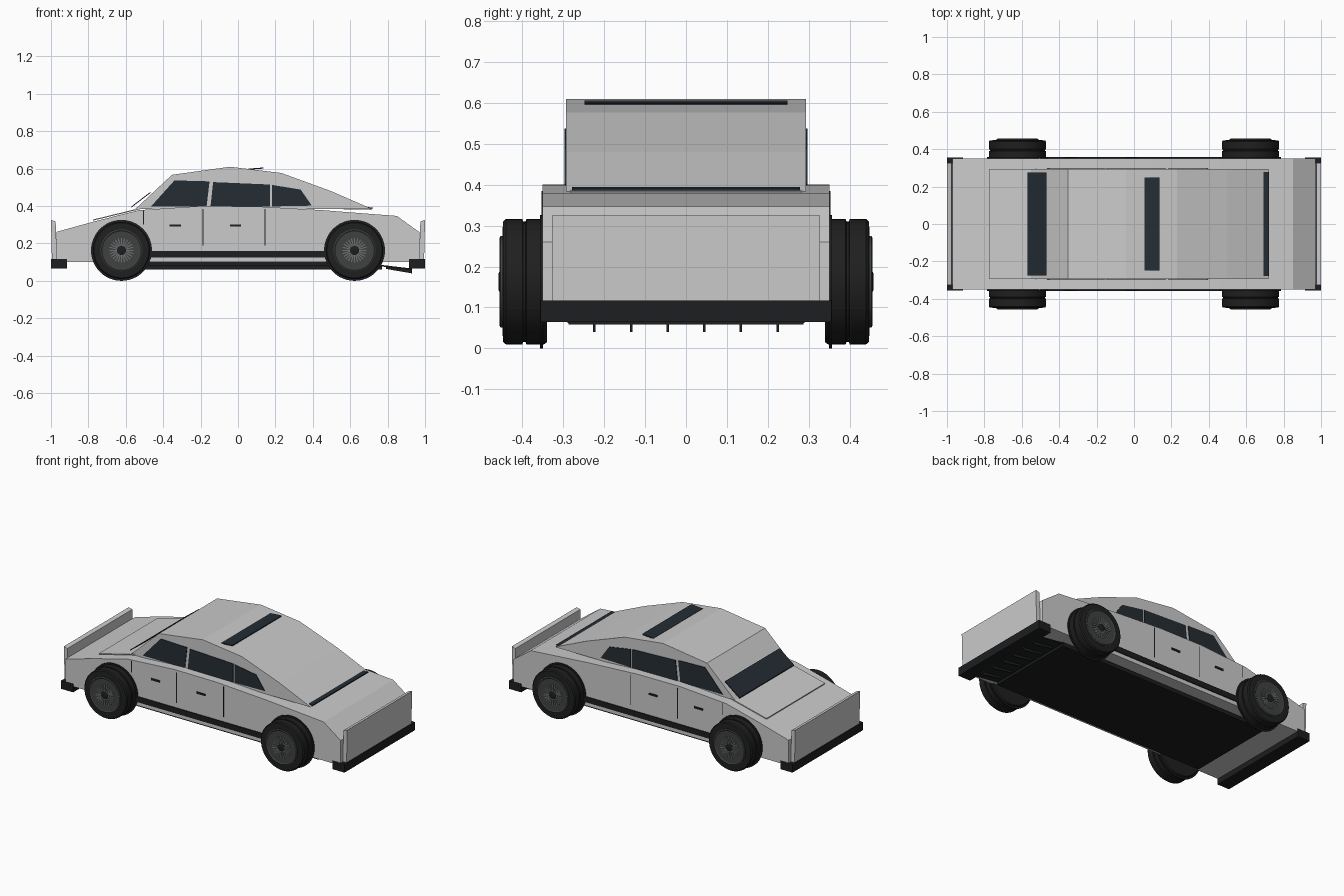
import bpy, bmesh, math
from mathutils import Matrix, Vector

if "Cube" in bpy.data.objects:
    bpy.data.objects.remove(bpy.data.objects["Cube"])


def material(name, rgb):
    m = bpy.data.materials.new(name)
    m.diffuse_color = (*rgb, 1)
    m.use_nodes = True
    m.node_tree.nodes["Principled BSDF"].inputs["Base Color"].default_value = m.diffuse_color
    return m


BLACK = material("black_trim", (0.012, 0.013, 0.014))
GLASS = material("dark_glass", (0.018, 0.026, 0.034))
RUBBER = material("rubber", (0.014, 0.014, 0.014))
RIM = material("rim_grey", (0.05, 0.053, 0.053))
SPOKE = material("spoke_grey", (0.16, 0.17, 0.17))


def finish(name, bm, mat=None, smooth=False):
    bmesh.ops.recalc_face_normals(bm, faces=bm.faces)
    mesh = bpy.data.meshes.new(name)
    bm.to_mesh(mesh)
    bm.free()
    ob = bpy.data.objects.new(name, mesh)
    bpy.context.collection.objects.link(ob)
    if mat:
        mesh.materials.append(mat)
    if smooth:
        bpy.context.view_layer.objects.active = ob
        ob.select_set(True)
        bpy.ops.object.shade_smooth_by_angle(angle=math.radians(30))
        ob.select_set(False)
    return ob


def prism(name, outline, y0, y1, mat=None):
    """Extrude an x/z outline from y0 to y1."""
    bm = bmesh.new()
    face = bm.faces.new([bm.verts.new((x, y0, z)) for x, z in outline])
    ext = bmesh.ops.extrude_face_region(bm, geom=[face])
    verts = [v for v in ext["geom"] if isinstance(v, bmesh.types.BMVert)]
    bmesh.ops.translate(bm, verts=verts, vec=(0, y1 - y0, 0))
    return finish(name, bm, mat)


def box(name, x0, x1, y0, y1, z0, z1, mat=None):
    return prism(name, [(x0, z0), (x1, z0), (x1, z1), (x0, z1)], y0, y1, mat)


def plate(name, a, b, half_width, mat=None, t=0.006):
    """Thin sloping sheet between two x/z points."""
    (xa, za), (xb, zb) = a, b
    return prism(name, [(xa, za - t), (xb, zb - t), (xb, zb), (xa, za)], -half_width, half_width, mat)


def lathe(name, profile, loc, side, mat, steps=48):
    """Spin (radius, y) points around the wheel axle."""
    bm = bmesh.new()
    vs = [bm.verts.new((r, y * side, 0)) for r, y in profile]
    edges = [bm.edges.new(p) for p in zip(vs, vs[1:])]
    bmesh.ops.spin(bm, geom=vs + edges, cent=(0, 0, 0), axis=(0, 1, 0), angle=2 * math.pi, steps=steps)
    bmesh.ops.remove_doubles(bm, verts=bm.verts, dist=1e-5)
    bmesh.ops.translate(bm, verts=bm.verts, vec=loc)
    return finish(name, bm, mat, True)


# Body and cabin
prism("body", [(-0.97, 0.10), (0.97, 0.10), (0.97, 0.26), (0.85, 0.347), (0.45, 0.378), (0.1, 0.398),
               (-0.2, 0.40), (-0.53, 0.378), (-0.76, 0.32), (-0.97, 0.262)], -0.351, 0.351)
prism("cabin", [(-0.55, 0.383), (0.72, 0.383), (0.497, 0.48), (0.23, 0.577),
                (-0.043, 0.61), (-0.353, 0.567)], -0.293, 0.293)

# Hood and trunk panels
plate("hood_panel", (-0.775, 0.328), (-0.52, 0.39), 0.295)
plate("trunk_panel", (0.40, 0.392), (0.715, 0.386), 0.283)

# Cross-car glass
plate("windshield", (-0.57, 0.398), (-0.468, 0.476), 0.275, GLASS)
plate("roof_glass", (0.055, 0.600), (0.135, 0.606), 0.248, GLASS)
plate("rear_glass", (0.63, 0.400), (0.722, 0.392), 0.278, GLASS)

# Underfloor and diffuser
box("floor_pan", -0.72, 0.77, -0.29, 0.29, 0.062, 0.086, BLACK)
box("floor_mount", -0.68, 0.72, -0.25, 0.25, 0.08, 0.104, BLACK)
plate("diffuser", (0.76, 0.086), (0.93, 0.066), 0.287, BLACK, 0.008)
for i in range(6):
    y = (i - 2.5) * 0.0895
    prism("diffuser_fin", [(0.79, 0.082), (0.79, 0.064), (0.93, 0.04), (0.93, 0.064)], y - 0.003, y + 0.003, BLACK)

# Bumpers and end panels
for s, end in ((-1, "front"), (1, "rear")):
    box(end + "_bumper", s * 0.915, s * 1.0, -0.355, 0.355, 0.065, 0.117, BLACK)
    prism(end + "_panel", [(s * 0.968, 0.117), (s * 0.995, 0.117), (s * 1.0, 0.325), (s * 0.975, 0.318)],
          -0.327, 0.327)

# Side details on both flanks
windows = [[(-0.465, 0.398), (-0.34, 0.537), (-0.152, 0.532), (-0.168, 0.398)],
           [(-0.147, 0.398), (-0.133, 0.528), (0.172, 0.515), (0.172, 0.398)],
           [(0.182, 0.398), (0.182, 0.513), (0.335, 0.488), (0.395, 0.402)]]
for s in (-1, 1):
    for w in windows:
        prism("side_window", w, s * 0.288, s * 0.297, GLASS)
    box("side_skirt", -0.5, 0.5, s * 0.345, s * 0.357, 0.125, 0.16, BLACK)
    for x, z0, z1 in ((-0.505, 0.30, 0.375), (-0.187, 0.19, 0.385), (0.144, 0.19, 0.385)):
        box("door_seam", x - 0.002, x + 0.002, s * 0.345, s * 0.3525, z0, z1, BLACK)
    for x in (-0.335, -0.014):
        box("door_handle", x - 0.03, x + 0.03, s * 0.345, s * 0.356, 0.29, 0.302, BLACK)

# Wheels
R = 0.153
for s in (-1, 1):
    for x in (-0.623, 0.623):
        c = Vector((x, 0, 0.163))
        lathe("wheel_arch", [(0, 0.35), (0.163, 0.35), (0.163, 0.357), (0, 0.357)], c, s, BLACK)
        lathe("tire", [(0, 0.34), (R - 0.005, 0.34), (R, 0.347), (R, 0.39), (R - 0.006, 0.392), (R - 0.006, 0.398),
                       (R, 0.40), (R, 0.44), (R - 0.006, 0.447), (0.11, 0.449), (0.10, 0.44), (0, 0.44)], c, s, RUBBER)
        lathe("rim", [(0.112, 0.44), (0.112, 0.453), (0.106, 0.456), (0.1, 0.452), (0, 0.45)], c, s, RIM)
        lathe("wheel_hub", [(0.025, 0.44), (0.025, 0.456), (0.02, 0.458), (0, 0.458)], c, s, BLACK, 24)
        bm = bmesh.new()
        for i in range(24):
            m = (Matrix.Translation(c) @ Matrix.Rotation(math.tau * i / 24, 4, 'Y')
                 @ Matrix.Translation((0.044, s * 0.452, 0)) @ Matrix.Diagonal((0.042, 0.006, 0.006, 1)))
            bmesh.ops.create_cube(bm, size=1, matrix=m)
        finish("wheel_spokes", bm, SPOKE)
